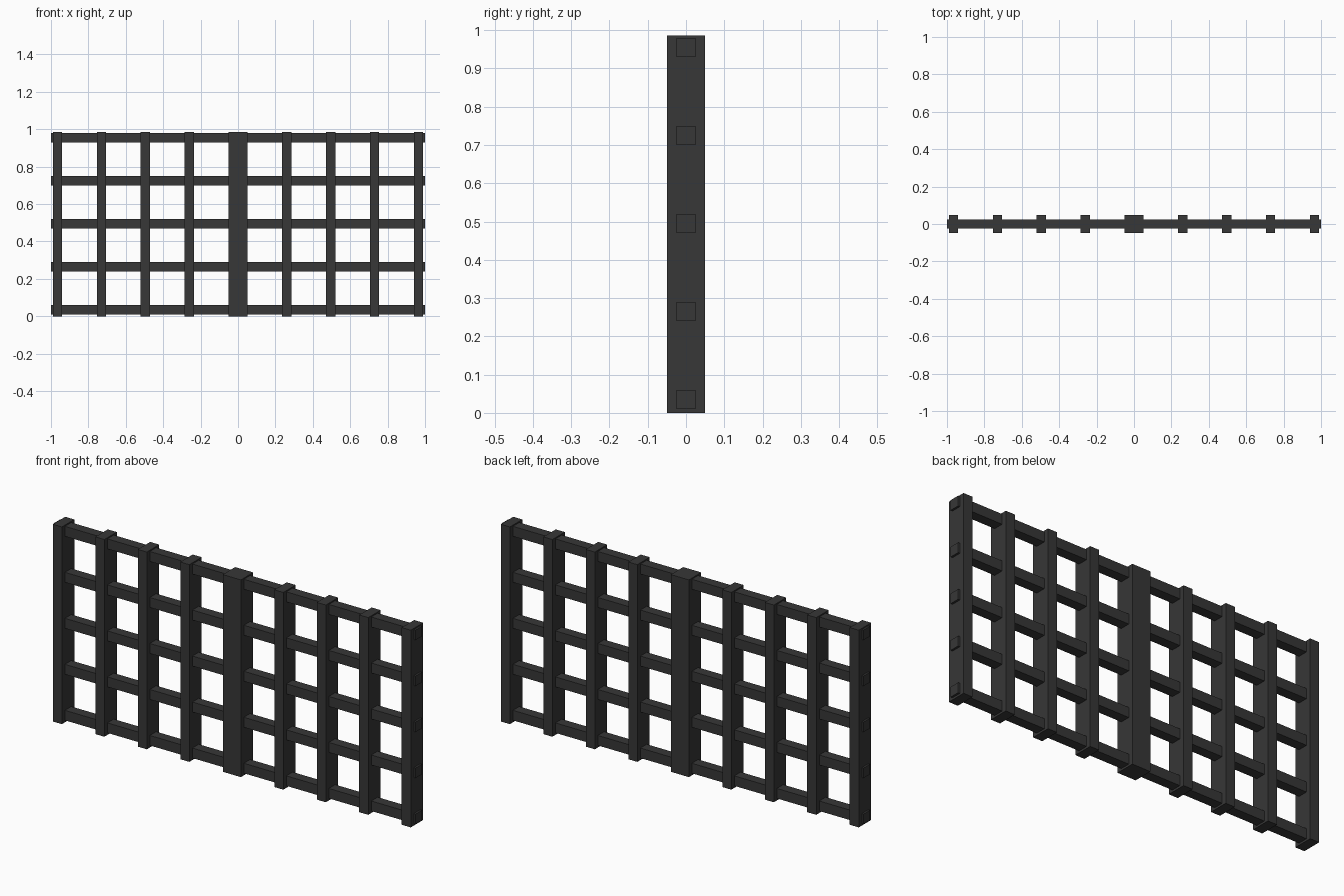
import bpy

if "Cube" in bpy.data.objects:
    bpy.data.objects.remove(bpy.data.objects["Cube"])

iron = bpy.data.materials.new("dark grey iron")
iron.diffuse_color = (0.038, 0.038, 0.038, 1)
iron.use_nodes = True
iron.node_tree.nodes["Principled BSDF"].inputs["Base Color"].default_value = iron.diffuse_color


def box(name, x, z, sx, sy, sz):
    """Box centred on (x, 0, z) with full sizes."""
    bpy.ops.mesh.primitive_cube_add(size=1, location=(x, 0, z))
    ob = bpy.context.object
    ob.name = name
    ob.scale = (sx, sy, sz)
    bpy.ops.object.transform_apply(location=False, rotation=False, scale=True)
    ob.data.materials.append(iron)
    return ob


HEIGHT = 0.986
STEP = 0.235

# Two identical lattice panels meeting at x = 0
for side, label in ((-1, "left"), (1, "right")):
    # Upright posts
    for i in range(5):
        box(f"{label}_post_{i + 1}", side * (0.025 + STEP * i), HEIGHT / 2,
            0.05, 0.098, HEIGHT)
    # Horizontal rails, poking slightly past the end posts
    for i in range(5):
        box(f"{label}_rail_{i + 1}", side * 0.495, 0.035 + 0.23 * i,
            1.01, 0.05, 0.05)
